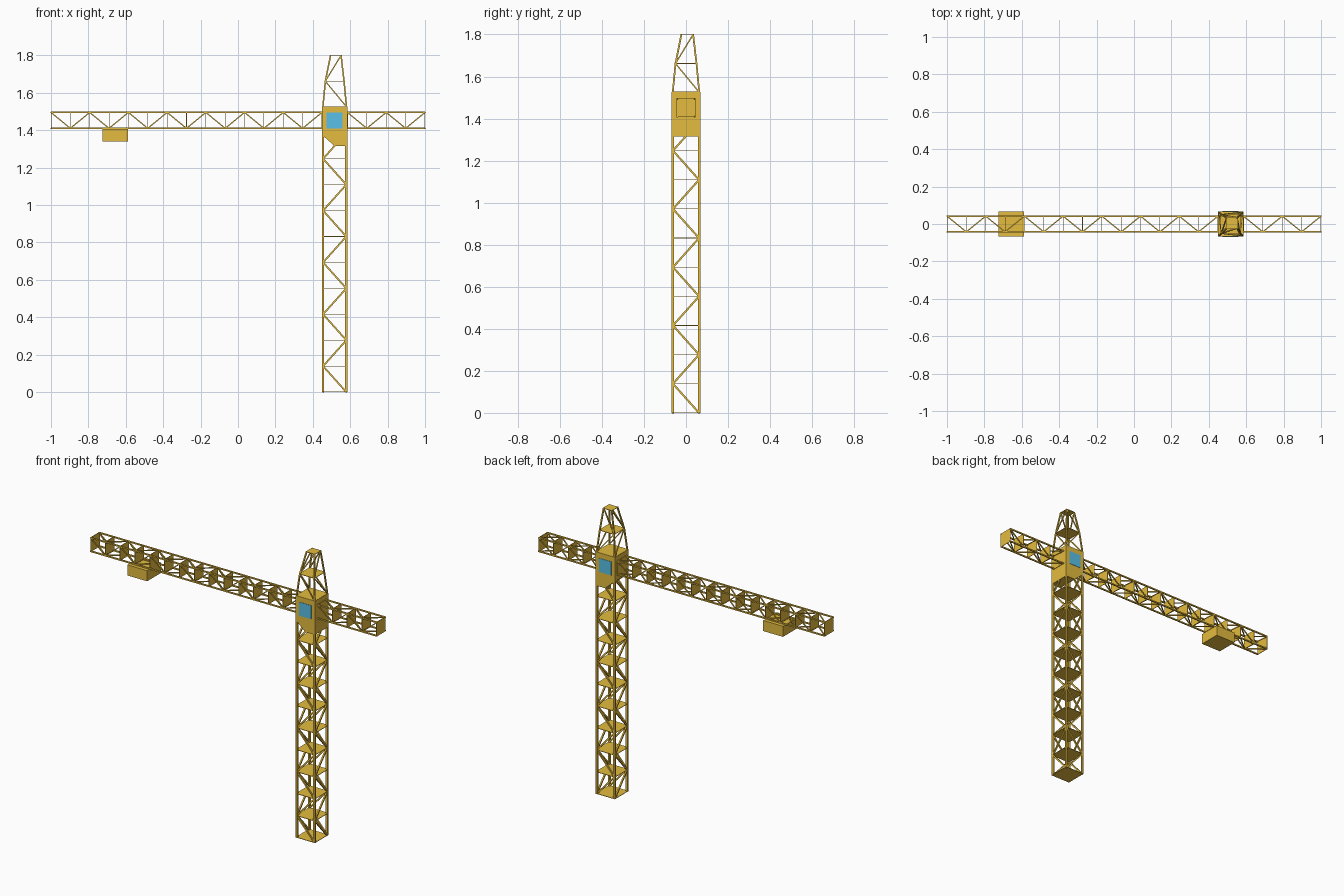
import bpy, bmesh
from mathutils import Vector, Matrix

if "Cube" in bpy.data.objects:
    bpy.data.objects.remove(bpy.data.objects["Cube"])

CX, HALF = 0.517, 0.068          # tower centre and half width
STEP = 0.1386                    # tower bay height
JZ0, JZ1, JY = 1.406, 1.499, 0.046   # jib section


def material(name, rgb):
    m = bpy.data.materials.new(name)
    m.diffuse_color = (*rgb, 1)
    m.use_nodes = True
    m.node_tree.nodes["Principled BSDF"].inputs["Base Color"].default_value = m.diffuse_color
    return m


ORANGE = material("crane_orange", (0.78, 0.50, 0.05))
BLUE = material("window_blue", (0.10, 0.53, 0.80))


def finish(bm, name, mat):
    bmesh.ops.recalc_face_normals(bm, faces=bm.faces)
    me = bpy.data.meshes.new(name)
    bm.to_mesh(me)
    bm.free()
    me.materials.append(mat)
    ob = bpy.data.objects.new(name, me)
    bpy.context.collection.objects.link(ob)
    return ob


def add_box(bm, lo, hi):
    lo, hi = Vector(lo), Vector(hi)
    mat = Matrix.Translation((lo + hi) / 2) @ Matrix.Diagonal((*(hi - lo), 1))
    bmesh.ops.create_cube(bm, size=1, matrix=mat)


def add_bar(bm, a, b, t):
    """Square bar from a to b, sides kept parallel to the world axes."""
    d = (b - a).normalized()
    ref = Vector((0, 1, 0)) if abs(d.y) < 0.5 else Vector((1, 0, 0))
    u = d.cross(ref).normalized()
    v = u.cross(d)
    rot = Matrix((u, v, d)).transposed().to_4x4()
    mat = Matrix.Translation((a + b) / 2) @ rot @ Matrix.Diagonal((t, t, (b - a).length, 1))
    bmesh.ops.create_cube(bm, size=1, matrix=mat)


def truss(name, rings, post, brace, flip):
    """Lattice between four-corner rings; diagonals zigzag on every side.
    Corner order: 0 (-,-), 1 (+,-), 2 (+,+), 3 (-,+)."""
    bm = bmesh.new()
    for i, (r, s) in enumerate(zip(rings, rings[1:])):
        for k in range(4):
            add_bar(bm, r[k], s[k], post)
        for lo, hi in ((0, 1), (3, 2), (0, 3), (1, 2)):
            a, b = (hi, lo) if (i + flip) % 2 == 0 else (lo, hi)
            add_bar(bm, r[a], s[b], brace)
    finish(bm, name, ORANGE)


def plates(name, rings, grow, axis):
    """Thin solid plate across each ring, kept inside the ends of the truss."""
    bm = bmesh.new()
    for i, r in enumerate(rings):
        lo, hi = r[0].copy(), r[2].copy()
        for c in range(3):
            if c != axis:
                s = 1 if hi[c] > lo[c] else -1
                lo[c] -= s * grow
                hi[c] += s * grow
        shift = 0.0015 if i == 0 else (-0.0015 if i == len(rings) - 1 else 0)
        lo[axis] += shift - 0.0015
        hi[axis] += shift + 0.0015
        add_box(bm, [min(p) for p in zip(lo, hi)], [max(p) for p in zip(lo, hi)])
    finish(bm, name, ORANGE)


def tower_ring(z, h, dx=0.0):
    return [Vector((CX + dx + sx * h, dx + sy * h, z))
            for sx, sy in ((-1, -1), (1, -1), (1, 1), (-1, 1))]


def jib_ring(x):
    h, e = JY - 0.004, 0.004
    return [Vector((x, y, z)) for y, z in
            ((-h, JZ1 - e), (-h, JZ0 + e), (h, JZ0 + e), (h, JZ1 - e))]


# Tower mast
mast = [tower_ring(i * STEP, HALF - 0.006) for i in range(12)]
truss("tower_mast", mast, 0.012, 0.009, 0)
plates("tower_platforms", mast, 0.005, 2)

# Tapered tower head
head = [tower_ring(1.525, HALF - 0.005), tower_ring(1.662, 0.050),
        tower_ring(1.80, 0.028, 0.006)]
truss("tower_head", head, 0.008, 0.006, 0)
plates("head_platforms", head, 0.004, 2)


# Jib and counter jib
def jib(name, x0, x1, n):
    rings = [jib_ring(x0 + (x1 - x0) * i / n) for i in range(n + 1)]
    bm = bmesh.new()
    for i, (r, s) in enumerate(zip(rings, rings[1:])):
        for k in range(4):
            add_bar(bm, r[k], s[k], 0.008)
        # zigzag: high/back edge to low/front edge, then back again
        for p, q in ((0, 1), (3, 2), (3, 0), (2, 1)):
            a, b = (p, q) if i % 2 == 0 else (q, p)
            add_bar(bm, r[a], s[b], 0.006)
    finish(bm, name, ORANGE)
    plates(name + "_plates", rings, 0.003, 0)


jib("main_jib", -1.0, CX - HALF, 14)
jib("counter_jib", CX + HALF, 1.0, 4)

# Cab with one chamfered lower edge
bm = bmesh.new()
profile = [(CX - HALF, 1.527), (CX + HALF, 1.527), (CX + HALF, 1.315),
           (CX, 1.315), (CX - HALF, 1.375)]
face = bm.faces.new([bm.verts.new((x, -HALF, z)) for x, z in profile])
ext = bmesh.ops.extrude_face_region(bm, geom=[face])
bmesh.ops.translate(bm, vec=(0, 2 * HALF, 0),
                    verts=[g for g in ext["geom"] if isinstance(g, bmesh.types.BMVert)])
finish(bm, "cab", ORANGE)

# Cab windows, front and back
for side, name in ((-1, "front_window"), (1, "back_window")):
    bm = bmesh.new()
    y = side * HALF
    add_box(bm, (CX - 0.043, y - 0.002, 1.408), (CX + 0.043, y + 0.002, 1.494))
    finish(bm, name, BLUE)

# Weight hanging under the jib
bm = bmesh.new()
add_box(bm, (-0.725, -0.068, 1.34), (-0.587, 0.068, 1.407))
finish(bm, "jib_weight", ORANGE)
